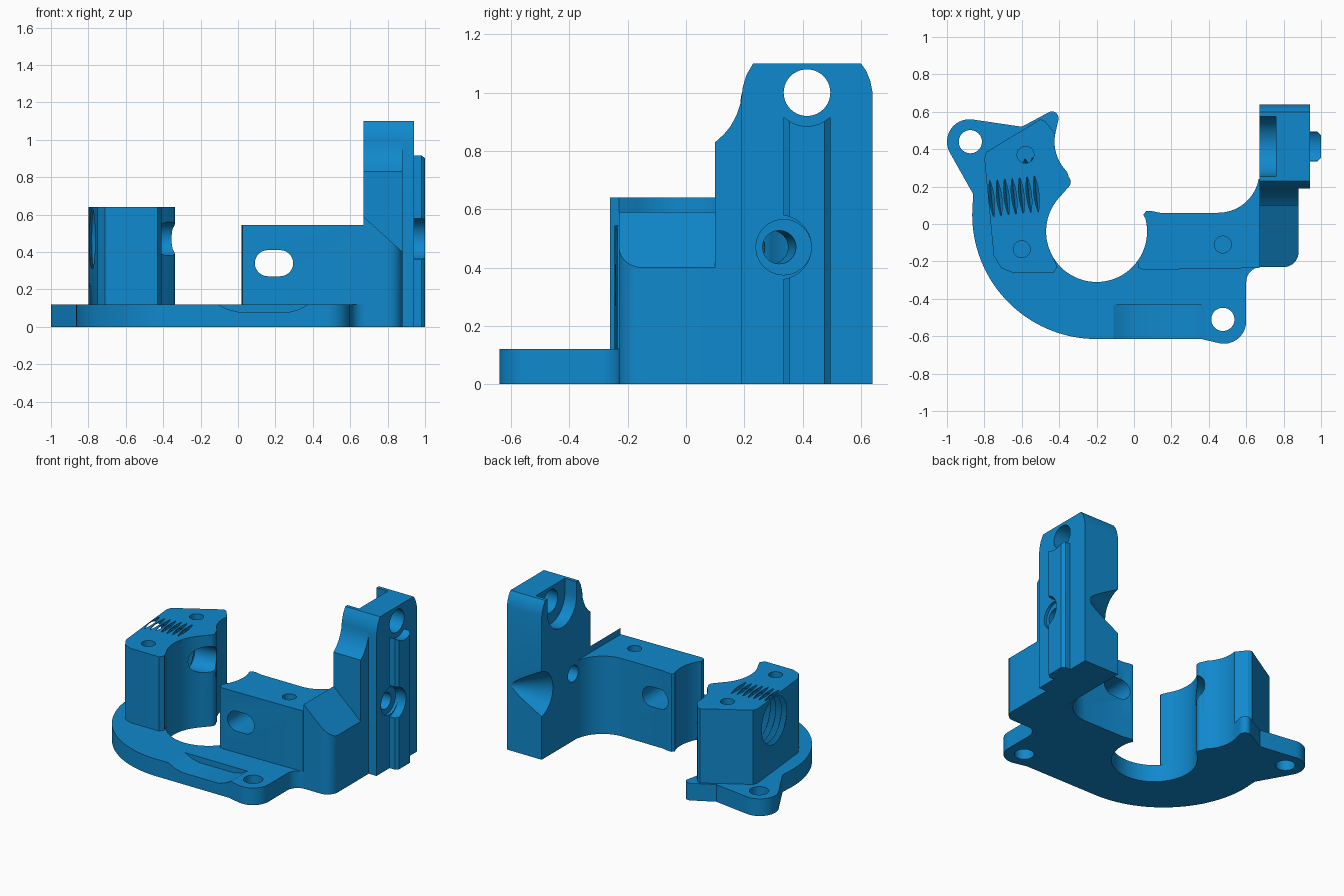
import bpy, bmesh, math
from mathutils import Vector

if "Cube" in bpy.data.objects:
    bpy.data.objects.remove(bpy.data.objects["Cube"])

blue = bpy.data.materials.new("blue_plastic")
blue.diffuse_color = (0.005, 0.25, 0.61, 1)
blue.use_nodes = True
blue.node_tree.nodes["Principled BSDF"].inputs["Base Color"].default_value = blue.diffuse_color


def arc(cx, cy, r, a0, a1, n=14):
    angs = [math.radians(a0 + (a1 - a0) * i / n) for i in range(n + 1)]
    return [(cx + r * math.cos(a), cy + r * math.sin(a)) for a in angs]


def finish(name, bm):
    bmesh.ops.recalc_face_normals(bm, faces=bm.faces)
    me = bpy.data.meshes.new(name)
    bm.to_mesh(me)
    bm.free()
    me.materials.append(blue)
    ob = bpy.data.objects.new(name, me)
    bpy.context.collection.objects.link(ob)
    return ob


def prism(name, pts, axis, lo, hi):
    """Extrude a 2D outline along an axis: z takes (x,y), y takes (x,z), x takes (y,z)."""
    place = {'z': lambda a, b, h: (a, b, h),
             'y': lambda a, b, h: (a, h, b),
             'x': lambda a, b, h: (h, a, b)}[axis]
    bm = bmesh.new()
    low = [bm.verts.new(place(a, b, lo)) for a, b in pts]
    top = [bm.verts.new(place(a, b, hi)) for a, b in pts]
    bm.faces.new(low)
    bm.faces.new(top)
    n = len(pts)
    for i in range(n):
        j = (i + 1) % n
        bm.faces.new((low[i], low[j], top[j], top[i]))
    return finish(name, bm)


def lathe(name, start, direction, stations, seg=40):
    """Solid of revolution from (distance, radius) stations along a direction."""
    d = Vector(direction).normalized()
    u = d.orthogonal().normalized()
    v = d.cross(u)
    bm = bmesh.new()
    rings = []
    for t, r in stations:
        c = Vector(start) + d * t
        rings.append([bm.verts.new(c + r * (u * math.cos(k * math.tau / seg) + v * math.sin(k * math.tau / seg)))
                      for k in range(seg)])
    bm.faces.new(rings[0])
    bm.faces.new(rings[-1])
    for a, b in zip(rings, rings[1:]):
        for k in range(seg):
            m = (k + 1) % seg
            bm.faces.new((a[k], a[m], b[m], b[k]))
    return finish(name, bm)


def hole(start, direction, length, r):
    return lathe("cutter", start, direction, [(0, r), (length, r)])


def cut(ob, *cutters):
    for c in cutters:
        m = ob.modifiers.new("cut", 'BOOLEAN')
        m.operation, m.solver, m.object = 'DIFFERENCE', 'EXACT', c
        bpy.context.view_layer.objects.active = ob
        bpy.ops.object.modifier_apply(modifier=m.name)
        bpy.data.objects.remove(c)


Z, X = (0, 0, 1), (1, 0, 0)
BOLT = (1, 0.11, 0)                       # slightly skewed bolt axis


def on_bolt(x):
    return (x, 0.32 + 0.11 * (x - 0.92), 0.47)


# Shared outline pieces
inner_scoop = arc(-0.2, 0.44, 0.225, 165, 225)
tip = arc(-0.375, 0.225, 0.037, 45, -40, 8)
nose = [(0.05, 0.05), (0.065, 0.07), (0.09, 0.07), (0.14, 0.06)]
back_fillet = arc(0.45, 0.28, 0.22, -90, -10)
shoulder_corner = arc(0.8, -0.15, 0.08, 0, -90)

# Base plate with two ears and a shallow front recess
outline = (arc(-0.88, 0.44, 0.12, 210, 80) + [(-0.60, 0.52), (-0.46, 0.595)]
           + arc(-0.44, 0.565, 0.037, 100, -20, 8) + inner_scoop + tip
           + arc(-0.2, -0.04, 0.27, 135, 375, 48) + nose + back_fillet
           + [(0.67, 0.1), (0.88, 0.1)] + shoulder_corner
           + arc(0.68, -0.31, 0.08, 90, 180) + arc(0.48, -0.52, 0.12, 0, -100)
           + [(0.36, -0.615)] + arc(-0.2, 0.05, 0.665, 270, 175, 36) + [(-0.86, 0.16)])
base = prism("base_plate", outline, 'z', 0, 0.12)
recess = prism("cutter", [(-0.12, 0.125), (-0.06, 0.095), (0, 0.08), (0.28, 0.08),
                          (0.33, 0.095), (0.385, 0.125)], 'y', -0.7, -0.43)
cut(base, hole((-0.875, 0.44, -0.1), Z, 0.4, 0.062),
    hole((0.475, -0.51, -0.1), Z, 0.4, 0.062), recess)

# Left tower with threaded bore
outline = ([(-0.80, 0.35), (-0.79, 0.385), (-0.50, 0.56), (-0.475, 0.55)]
           + inner_scoop[1:] + tip + arc(-0.2, -0.04, 0.27, 135, 212, 20)
           + [(-0.41, -0.23), (-0.43, -0.26), (-0.65, -0.26), (-0.71, -0.235), (-0.75, -0.17)])
tower = prism("left_tower", outline, 'z', 0.12, 0.64)
thread = [(0.02 * i, 0.158 if i % 2 == 0 else 0.197) for i in range(19)]
cut(tower, lathe("cutter", on_bolt(-0.86), BOLT, thread),
    hole(on_bolt(-0.56), BOLT, 0.3, 0.09),
    hole((-0.58, 0.37, 0.5), Z, 0.3, 0.045),
    hole((-0.60, -0.135, 0.5), Z, 0.3, 0.045))

# Middle block with a slotted hole
outline = (arc(-0.2, -0.04, 0.27, -36, 15, 12) + nose + back_fillet
           + [(0.67, 0.24), (0.67, -0.235), (0.05, -0.245), (0.025, -0.235)])
block = prism("middle_block", outline, 'z', 0.12, 0.545)
slot = prism("cutter", arc(0.16, 0.34, 0.07, 90, 270) + arc(0.225, 0.34, 0.07, -90, 90), 'y', -0.6, 0.4)
cut(block, slot, hole((0.475, -0.11, 0.4), Z, 0.3, 0.045))

# Sloped shoulder
shoulder = prism("sloped_shoulder", [(0.67, 0.1), (0.88, 0.1)] + shoulder_corner + [(0.67, -0.23)],
                 'z', 0.12, 0.65)
cut(shoulder, prism("cutter", [(0.63, 0.626), (0.92, 0.364), (0.92, 0.8), (0.63, 0.8)], 'y', -0.5, 0.4))

# Post neck with concave top
neck = prism("post_neck", [(0.10, 0), (0.19, 0), (0.19, 1.0), (0.186, 0.96), (0.172, 0.92),
                           (0.153, 0.885), (0.13, 0.857), (0.10, 0.83)], 'x', 0.67, 0.88)

# Tall post: rod hole, open pocket, bolt hole and tapered side notch
post = prism("tall_post", [(0.19, 0), (0.64, 0), (0.64, 1.0), (0.632, 1.04), (0.618, 1.075), (0.60, 1.1),
                           (0.23, 1.1), (0.207, 1.06), (0.195, 1.02), (0.19, 0.98)], 'x', 0.67, 0.94)
pocket = prism("cutter", arc(0.415, 1.0, 0.16, 180, 360, 24) + [(0.575, 1.2), (0.255, 1.2)], 'x', 0.6, 0.76)
cut(post, hole((0.6, 0.415, 1.0), X, 0.5, 0.08), pocket,
    hole(on_bolt(0.6), BOLT, 0.5, 0.057), hole((0.92, 0.335, 0.47), X, 0.2, 0.095),
    lathe("cutter", (0.64, 0.68, 0.46), X, [(0, 0.18), (0.28, 0.03)]))

# Guide rail on the outer face of the post
rail = prism("guide_rail", [(0.94, 0.335), (0.98, 0.335), (1.0, 0.355), (1.0, 0.475),
                            (0.98, 0.495), (0.94, 0.495)], 'z', 0, 0.915)
cut(rail, hole((0.9, 0.32, 0.47), X, 0.3, 0.11), hole((0.9, 0.415, 1.0), X, 0.3, 0.115))

# Smooth round walls, keep edges sharp
for ob in list(bpy.context.scene.objects):
    bpy.ops.object.select_all(action='DESELECT')
    ob.select_set(True)
    bpy.context.view_layer.objects.active = ob
    bpy.ops.object.shade_smooth_by_angle(angle=math.radians(25))
